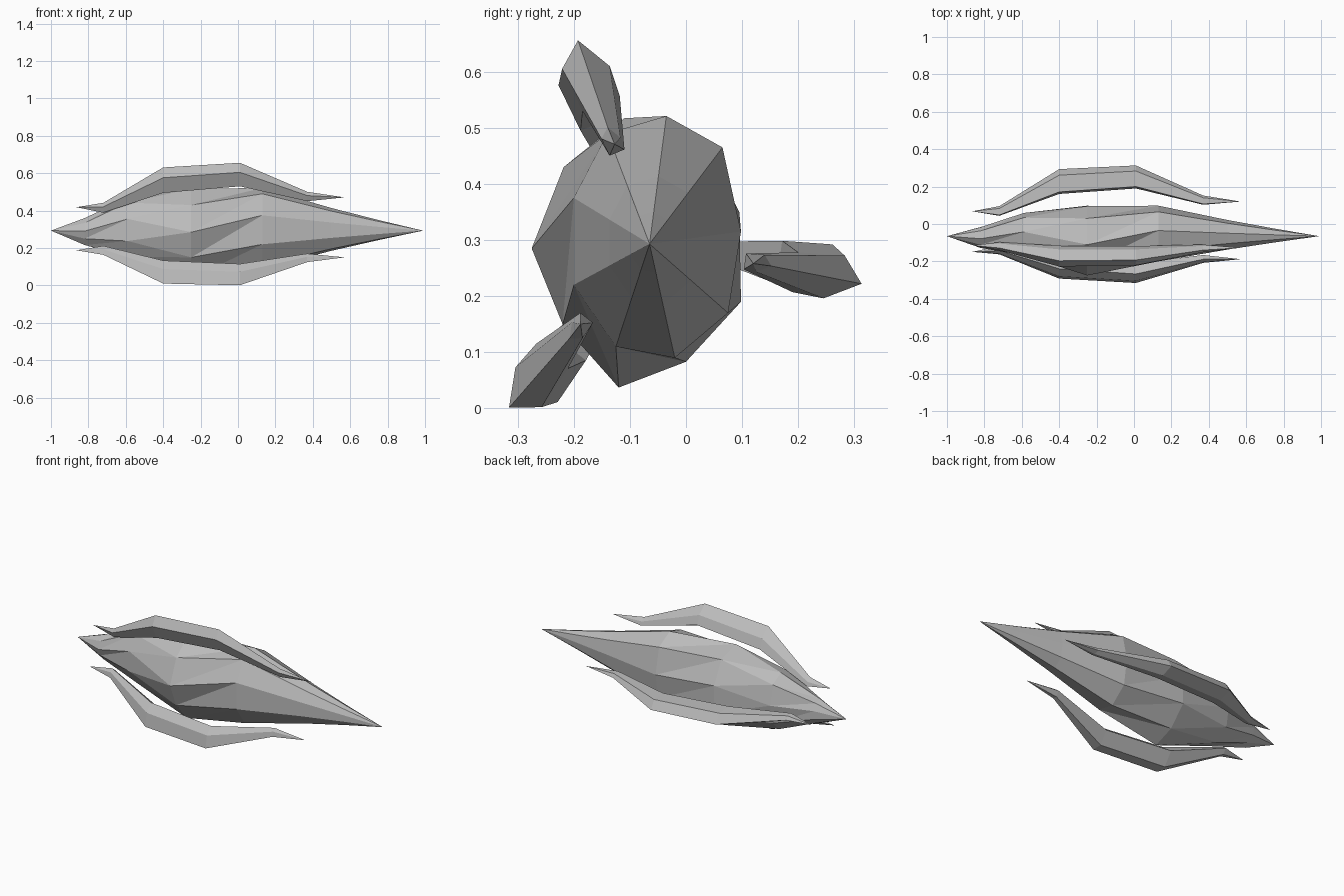
import bpy, bmesh
from math import pi
from mathutils import Matrix, Vector

start_cube = bpy.data.objects.get("Cube")
if start_cube:
    bpy.data.objects.remove(start_cube, do_unlink=True)

AXIS = Vector((0, -0.065, 0.293))

grey = bpy.data.materials.new("plain_grey")
grey.use_nodes = True
shade = (0.5, 0.5, 0.5, 1)
grey.diffuse_color = shade
grey.node_tree.nodes["Principled BSDF"].inputs["Base Color"].default_value = shade


def loft(name, rings, start_tip, end_tip):
    """Join matching rings with triangles and close both ends to a point."""
    bm = bmesh.new()
    loops = [[bm.verts.new(point) for point in ring] for ring in rings]
    count = len(loops[0])
    first, last = bm.verts.new(start_tip), bm.verts.new(end_tip)
    for i in range(count):
        j = (i + 1) % count
        bm.faces.new((first, loops[0][j], loops[0][i]))
        bm.faces.new((last, loops[-1][i], loops[-1][j]))
        for a, b in zip(loops, loops[1:]):
            bm.faces.new((a[i], b[j], b[i]))
            bm.faces.new((a[i], a[j], b[j]))
    bmesh.ops.recalc_face_normals(bm, faces=bm.faces)
    mesh = bpy.data.meshes.new(name)
    bm.to_mesh(mesh)
    bm.free()
    mesh.materials.append(grey)
    obj = bpy.data.objects.new(name, mesh)
    bpy.context.collection.objects.link(obj)
    return obj


# Faceted spindle body: two irregular sections, staggered and scaled along x
rear_section = [(-.275, .285), (-.218, .43), (-.11, .517), (.03, .48), (.095, .35),
                (.098, .19), (0, .083), (-.12, .037), (-.22, .15)]
front_section = [(-.2, .375), (-.14, .49), (-.035, .521), (.065, .465), (.098, .315),
                 (.075, .17), (-.02, .09), (-.125, .11), (-.2, .22)]


def body_ring(x, section, scale):
    return [AXIS + Vector((x, (y - AXIS.y) * scale, (z - AXIS.z) * scale))
            for y, z in section]


loft("body",
     [body_ring(-.82, rear_section, .3),
      body_ring(-.59, front_section, .76),
      body_ring(-.25, rear_section, 1),
      body_ring(.13, front_section, 1),
      body_ring(.5, front_section, .53),
      body_ring(.75, front_section, .25)],
     AXIS + Vector((-1, 0, 0)), AXIS + Vector((.99, 0, 0)))

# Curved blade section, measured outward and sideways from its own centre
blade_section = [(.068, -.011), (.038, .039), (-.045, .045), (-.055, -.026), (0, -.037)]


def blade_ring(x, out, side, scale):
    return [Vector((x, out + u * scale, side + v * scale)) for u, v in blade_section]


# Three equal blades spaced evenly around the body axis
for index, name in enumerate(("back_blade", "upper_blade", "lower_blade")):
    blade = loft(name,
                 [blade_ring(-.72, .132, -.015, .42),
                  blade_ring(-.4, .285, -.043, 1.08),
                  blade_ring(.01, .31, -.06, 1),
                  blade_ring(.37, .19, -.035, .4)],
                 (-.865, .133, -.02), (.57, .185, -.035))
    turn = Matrix.Rotation(index * 2 * pi / 3, 4, "X")
    blade.data.transform(Matrix.Translation(AXIS) @ turn)
